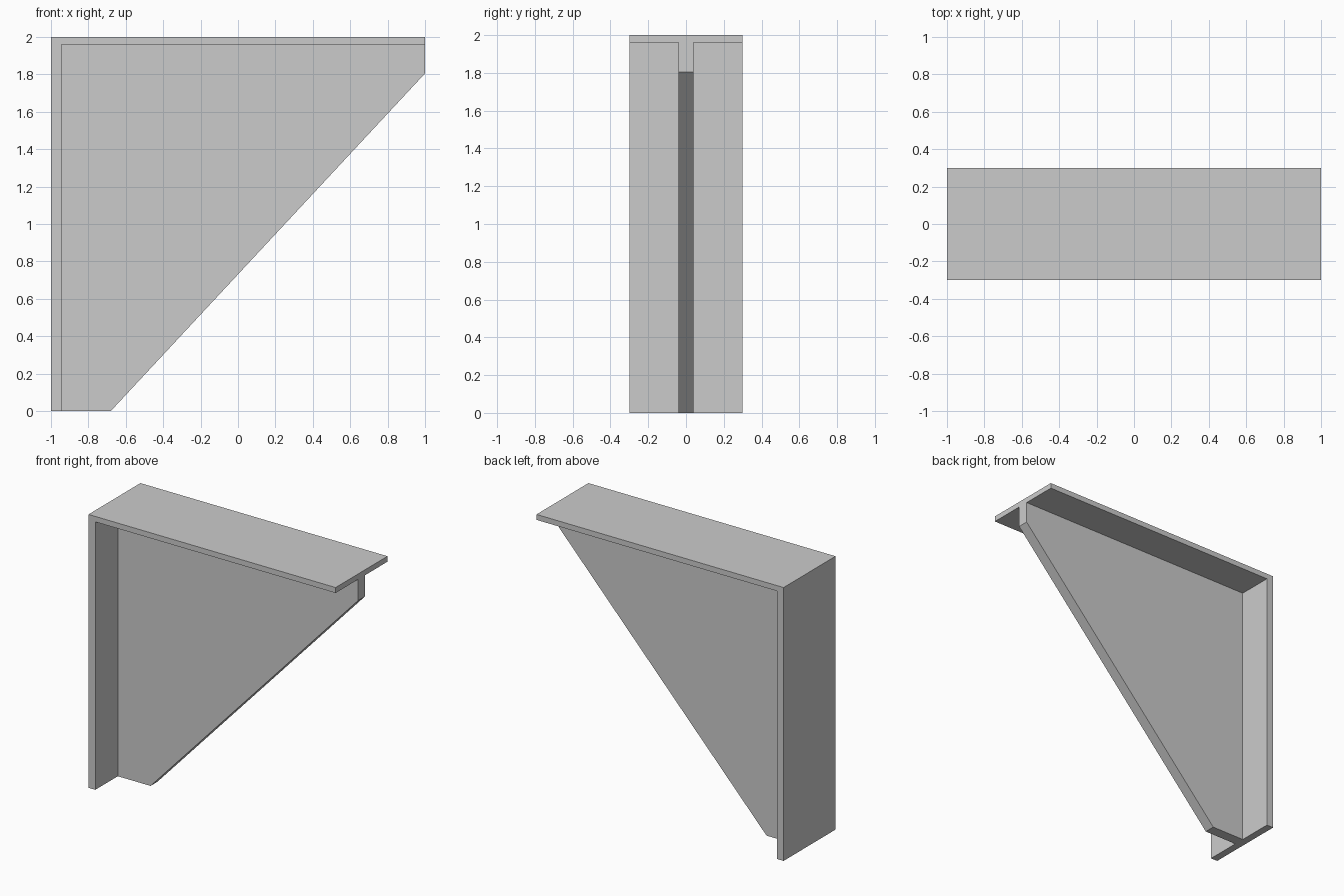
import bpy, bmesh, math

if "Cube" in bpy.data.objects:
    bpy.data.objects.remove(bpy.data.objects["Cube"])

LEFT, RIGHT, TOP = -1.0, 1.0, 2.0
WALL, SHELF = 0.055, 0.04        # plate thicknesses


def extrude_profile(name, points, half_width):
    """Extrude an x-z outline symmetrically along y."""
    bm = bmesh.new()
    face = bm.faces.new([bm.verts.new((x, -half_width, z)) for x, z in points])
    out = bmesh.ops.extrude_face_region(bm, geom=[face])
    verts = [g for g in out["geom"] if isinstance(g, bmesh.types.BMVert)]
    bmesh.ops.translate(bm, verts=verts, vec=(0, 2 * half_width, 0))
    bmesh.ops.recalc_face_normals(bm, faces=bm.faces)
    mesh = bpy.data.meshes.new(name)
    bm.to_mesh(mesh)
    bm.free()
    obj = bpy.data.objects.new(name, mesh)
    bpy.context.collection.objects.link(obj)
    return obj


# Wall plate and shelf plate as one L-shaped flange
bracket = extrude_profile("shelf_bracket", [
    (LEFT, 0), (LEFT + WALL, 0), (LEFT + WALL, TOP - SHELF),
    (RIGHT, TOP - SHELF), (RIGHT, TOP), (LEFT, TOP)], 0.3)

# Gusset web, sunk halfway into the plates
web = extrude_profile("gusset_web", [
    (LEFT + WALL / 2, 0), (-0.68, 0), (RIGHT, 1.805),
    (RIGHT, TOP - SHELF / 2), (LEFT + WALL / 2, TOP - SHELF / 2)], 0.04)
web.hide_render = True

# Weld the web to the flange as one solid
weld = bracket.modifiers.new("weld", 'BOOLEAN')
weld.operation, weld.solver, weld.object = 'UNION', 'EXACT', web
bpy.context.view_layer.objects.active = bracket
bpy.ops.object.modifier_apply(modifier=weld.name)
bpy.data.objects.remove(web)

# Merge the coplanar faces at the plate ends
bm = bmesh.new()
bm.from_mesh(bracket.data)
bmesh.ops.dissolve_limit(bm, angle_limit=math.radians(1),
                         verts=bm.verts, edges=bm.edges)
bm.to_mesh(bracket.data)
bm.free()
